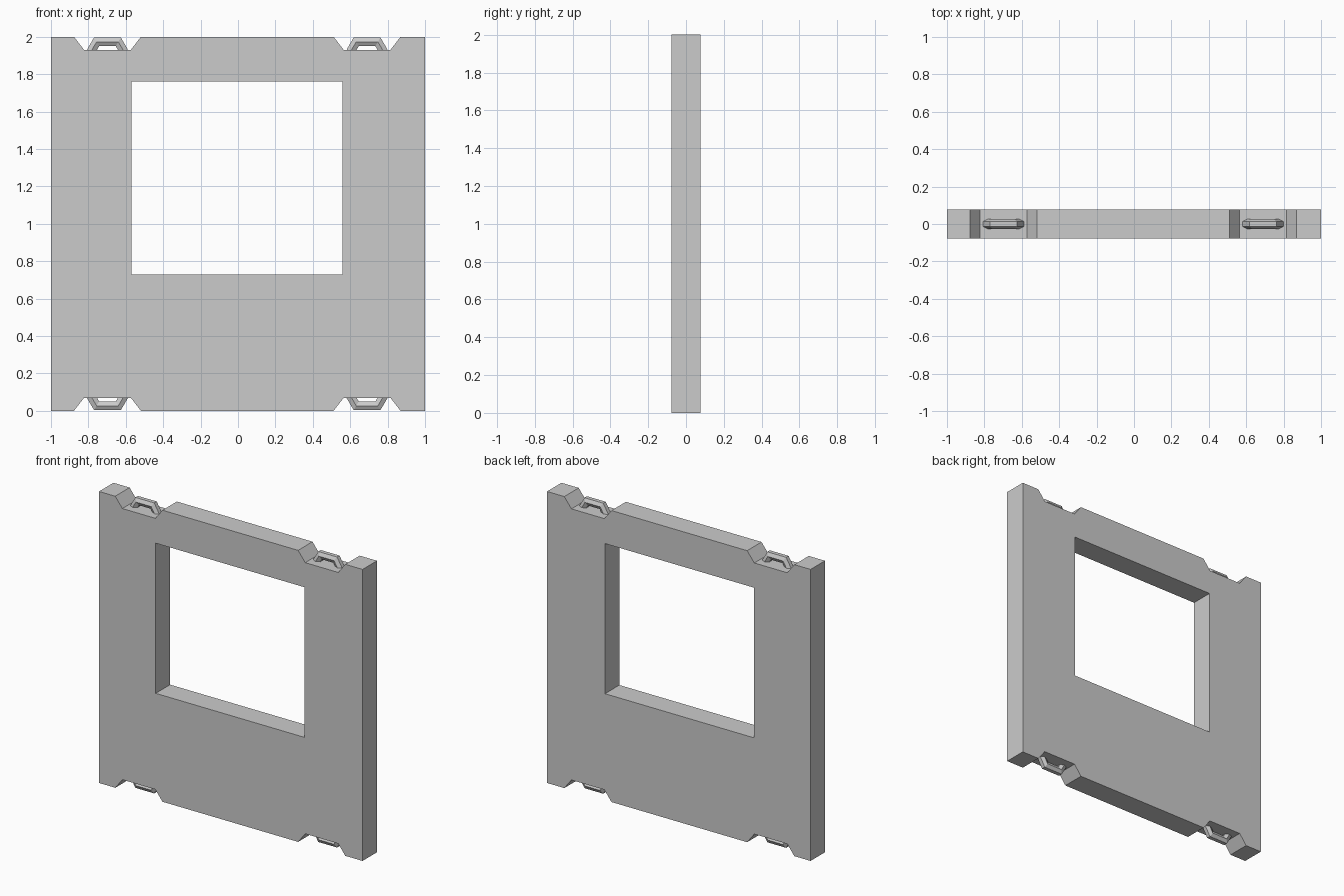
import bpy, bmesh, math
from mathutils import Vector

if "Cube" in bpy.data.objects:
    bpy.data.objects.remove(bpy.data.objects["Cube"])

HALF_T = 0.078                      # half wall thickness
NOTCHES = (-0.698, 0.690)           # notch and handle centres along x
DEPTH = 0.07                        # notch depth


def finish(bm, name):
    bmesh.ops.recalc_face_normals(bm, faces=bm.faces[:])
    mesh = bpy.data.meshes.new(name)
    bm.to_mesh(mesh)
    bm.free()
    obj = bpy.data.objects.new(name, mesh)
    bpy.context.collection.objects.link(obj)
    return obj


def add_loop(bm, points):
    vs = [bm.verts.new((x, -HALF_T, z)) for x, z in points]
    return [bm.edges.new((vs[i - 1], vs[i])) for i in range(len(vs))]


# Wall panel: notched outline with a window opening, extruded in y
top = [(-1, 2)]
for c in NOTCHES:
    top += [(c - 0.179, 2), (c - 0.125, 2 - DEPTH),
            (c + 0.125, 2 - DEPTH), (c + 0.179, 2)]
top.append((1, 2))
outline = top + [(x, 2 - z) for x, z in reversed(top)]
window = [(-0.57, 0.73), (0.56, 0.73), (0.56, 1.76), (-0.57, 1.76)]

bm = bmesh.new()
edges = add_loop(bm, outline) + add_loop(bm, window)
bmesh.ops.triangle_fill(bm, edges=edges, use_beauty=True)
ext = bmesh.ops.extrude_face_region(bm, geom=bm.faces[:], use_keep_orig=True)
bmesh.ops.translate(bm, vec=(0, 2 * HALF_T, 0),
                    verts=[g for g in ext["geom"] if isinstance(g, bmesh.types.BMVert)])
finish(bm, "wall_panel")


# Lifting handle: hexagonal bar swept with mitred corners along a trapezoid path
def handle(name, cx, at_top):
    path = [Vector(p) for p in ((-0.089, 1.92), (-0.058, 1.973),
                                (0.058, 1.973), (0.089, 1.92))]
    radius = 0.027
    bm = bmesh.new()
    rings = []
    for i, p in enumerate(path):
        dirs = [(path[j + 1] - path[j]).normalized()
                for j in (i - 1, i) if 0 <= j < len(path) - 1]
        normals = [Vector((-d.y, d.x)) for d in dirs]
        miter = sum(normals, Vector((0, 0))).normalized()
        miter /= miter.dot(normals[0])
        ring = []
        for k in range(6):
            a = k * math.pi / 3
            q = p + miter * radius * math.sin(a)
            z = q.y if at_top else 2 - q.y
            ring.append(bm.verts.new((cx + q.x, radius * math.cos(a), z)))
        rings.append(ring)
    for r0, r1 in zip(rings, rings[1:]):
        for k in range(6):
            bm.faces.new((r0[k - 1], r0[k], r1[k], r1[k - 1]))
    bm.faces.new(rings[0])
    bm.faces.new(rings[-1])
    finish(bm, name)


for side, cx in zip(("left", "right"), NOTCHES):
    handle(f"top_handle_{side}", cx, True)
    handle(f"bottom_handle_{side}", cx, False)
